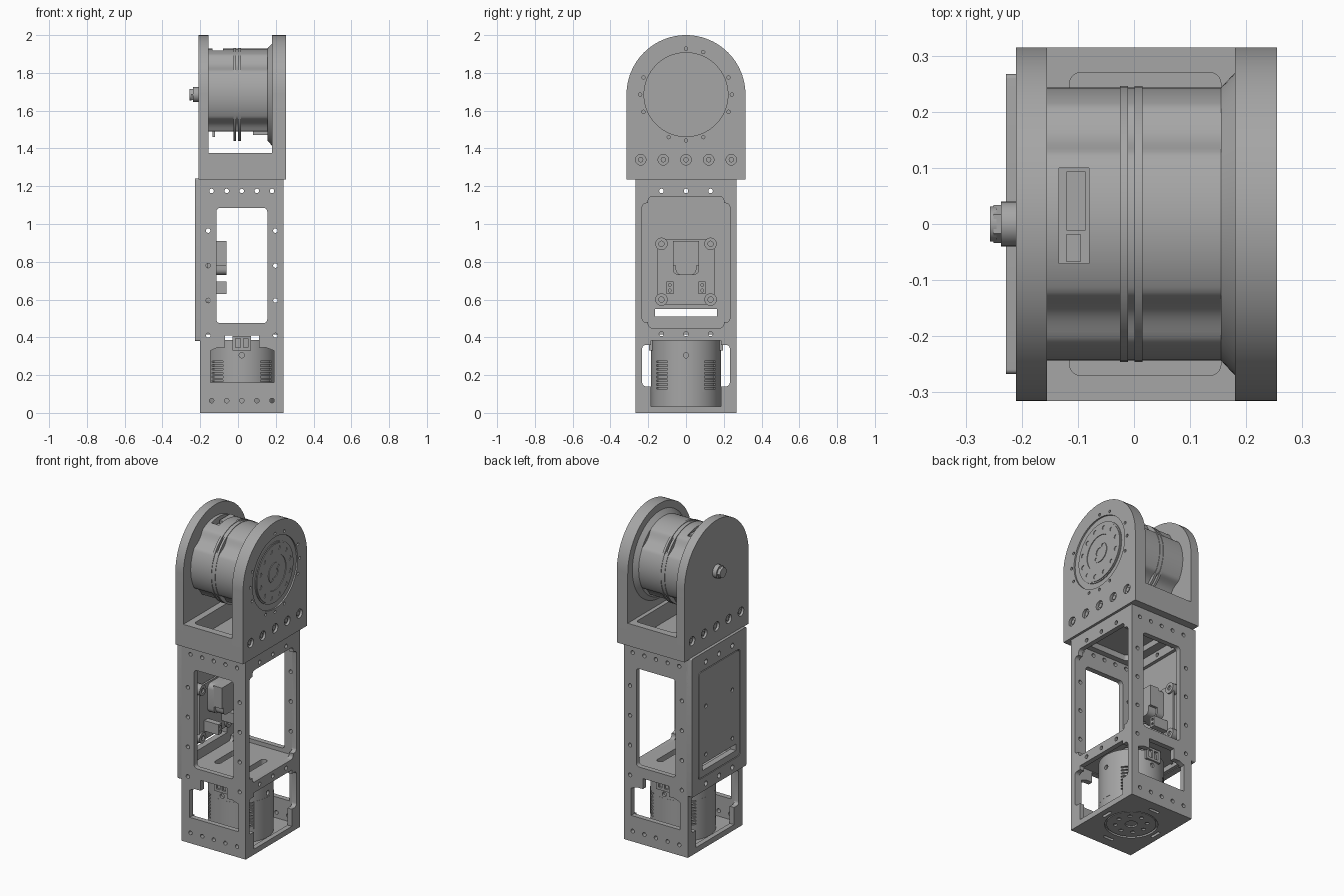
import bpy, bmesh, math

cube = bpy.data.objects.get("Cube")
if cube:
    bpy.data.objects.remove(cube, do_unlink=True)

metal = bpy.data.materials.new("plain grey metal")
metal.use_nodes = True
GREY = (0.38, 0.38, 0.38, 1)
metal.diffuse_color = GREY
metal.node_tree.nodes["Principled BSDF"].inputs["Base Color"].default_value = GREY


# 2D outlines
def rect(u0, u1, v0, v1):
    return [(u0, v0), (u1, v0), (u1, v1), (u0, v1)]


def round_rect(u0, u1, v0, v1, r=0.02, steps=5):
    pts = []
    corners = [(u1 - r, v1 - r), (u0 + r, v1 - r), (u0 + r, v0 + r), (u1 - r, v0 + r)]
    for q, (cu, cv) in enumerate(corners):
        for i in range(steps + 1):
            a = math.pi / 2 * (q + i / steps)
            pts.append((cu + r * math.cos(a), cv + r * math.sin(a)))
    return pts


def circle(u, v, r, n=20):
    return [(u + r * math.cos(math.tau * i / n), v + r * math.sin(math.tau * i / n)) for i in range(n)]


# Extrude an outline along an axis; taper gives a different end scale about a centre
def add_prism(bm, axis, pts, a, b, taper=1, centre=(0, 0)):
    def place(u, v, t):
        return {"x": (t, u, v), "y": (u, t, v), "z": (u, v, t)}[axis]
    ends = [[bm.verts.new(place(u, v, a)) for u, v in pts],
            [bm.verts.new(place(centre[0] + (u - centre[0]) * taper,
                                centre[1] + (v - centre[1]) * taper, b)) for u, v in pts]]
    n = len(pts)
    faces = [bm.faces.new(ends[0]), bm.faces.new(ends[1])]
    for i in range(n):
        j = (i + 1) % n
        faces.append(bm.faces.new((ends[0][i], ends[0][j], ends[1][j], ends[1][i])))
    bmesh.ops.recalc_face_normals(bm, faces=faces)


def mesh_object(name, prisms):
    bm = bmesh.new()
    for p in prisms:
        add_prism(bm, *p)
    me = bpy.data.meshes.new(name)
    bm.to_mesh(me)
    bm.free()
    ob = bpy.data.objects.new(name, me)
    bpy.context.scene.collection.objects.link(ob)
    return ob


def part(name, solids, cuts=()):
    ob = mesh_object(name, solids)
    if cuts:
        cutter = mesh_object(name + "_cutter", cuts)
        cutter.hide_render = True
        mod = ob.modifiers.new("cut", "BOOLEAN")
        mod.operation, mod.solver, mod.object = "DIFFERENCE", "EXACT", cutter
        mod.use_self = True
        bpy.context.view_layer.update()
        ev = ob.evaluated_get(bpy.context.evaluated_depsgraph_get())
        me = bpy.data.meshes.new_from_object(ev)
        ob.modifiers.clear()
        ob.data = me
        bpy.data.objects.remove(cutter, do_unlink=True)
    ob.data.materials.clear()
    ob.data.materials.append(metal)
    # smooth curved walls, keep edges sharp
    bm = bmesh.new()
    bm.from_mesh(ob.data)
    for f in bm.faces:
        f.smooth = True
    for e in bm.edges:
        e.smooth = len(e.link_faces) == 2 and e.calc_face_angle(3) < 0.5
    bm.to_mesh(ob.data)
    bm.free()
    return ob


HOLE = 0.012
ROW = [-0.14, -0.06, 0.02, 0.10, 0.18]
THREE = [-0.13, 0, 0.13]

# Lower frame: hollow box with windows on all four sides
motor_window = [(-0.145, 0.16), (0.19, 0.16), (0.19, 0.33), (0.15, 0.345), (0.11, 0.345), (0.11, 0.41),
                (-0.07, 0.41), (-0.07, 0.345), (-0.11, 0.345), (-0.145, 0.33)]
cuts = [("z", rect(-0.17, 0.21, -0.235, 0.235), 0.03, 1.2),
        ("z", round_rect(-0.115, 0.155, -0.2, 0.2), 1.1, 1.3),
        ("x", round_rect(-0.2, 0.2, 0.45, 1.145), -0.3, 0.3),
        ("x", round_rect(-0.232, 0.232, 0.48, 1.11), -0.3, 0.3),
        ("x", rect(-0.186, 0.186, 0.034, 0.384), -0.3, 0.3),
        ("x", round_rect(-0.232, 0.232, 0.14, 0.36), -0.3, 0.3)]
cuts += [("x", circle(y, z, HOLE), -0.3, 0.3) for y in THREE for z in (0.418, 1.175)]
for s in (-1, 1):
    a, b = s * 0.3, s * 0.22
    cuts += [("y", round_rect(-0.115, 0.155, 0.475, 1.085), a, b), ("y", motor_window, a, b)]
    cuts += [("y", circle(x, z, HOLE), a, b) for x in ROW for z in (0.065, 1.175)]
    cuts += [("y", circle(x, z, HOLE), a, b) for x in (-0.158, 0.198) for z in (0.41, 0.595, 0.78, 0.965)]
# round bearing groove and slots underneath
cuts += [("z", circle(0.02, 0, 0.15, 48), -0.05, 0.012)]
cuts += [("z", round_rect(0.02 + sx - 0.035, 0.02 + sx + 0.035, sy - 0.009, sy + 0.009, 0.008), -0.05, 0.05)
         for sx, sy in ((0, 0.2), (0, -0.2))]
cuts += [("z", round_rect(x - 0.009, x + 0.009, -0.035, 0.035, 0.008), -0.05, 0.05) for x in (-0.158, 0.198)]
part("lower_frame", [("z", rect(-0.2, 0.24, -0.267, 0.267), 0, 1.24)], cuts)

# Output disc under the base
bolts = [("z", circle(0.02 + 0.09 * math.cos(k * math.tau / 8), 0.09 * math.sin(k * math.tau / 8), 0.012, 12),
          -0.05, 0.02) for k in range(8)]
part("base_disc", [("z", circle(0.02, 0, 0.14, 48), 0.003, 0.031)],
     bolts + [("z", circle(0.02, 0, 0.035), -0.05, 0.02)])

# Shelf between motor and electronics
part("shelf", [("z", rect(-0.18, 0.22, -0.24, 0.24), 0.415, 0.45)],
     [("z", round_rect(0.1, 0.14, -0.1, 0.1), 0.3, 0.6), ("z", round_rect(-0.1, -0.06, -0.1, 0.1), 0.3, 0.6)])

# Side cover panel with a fitted lid
part("side_panel", [("x", round_rect(-0.267, 0.267, 0.38, 1.24, 0.008), -0.228, -0.19)],
     [("x", round_rect(-0.205, 0.205, 0.465, 1.13), -0.3, -0.218),
      ("x", rect(-0.165, 0.165, 0.51, 0.55), -0.3, 0)]
     + [("x", circle(y, z, 0.015), -0.3, 0) for y in THREE for z in (0.418, 1.175)])
part("panel_lid", [("x", round_rect(-0.2, 0.2, 0.47, 1.125), -0.228, -0.217)],
     [("x", circle(y, z, HOLE), -0.3, -0.2) for y in (-0.13, 0.13) for z in (0.6, 0.9)]
     + [("x", rect(-0.165, 0.165, 0.51, 0.55), -0.3, 0)])

# Control board with connectors
corners = [(y, z) for y in (-0.13, 0.13) for z in (0.6, 0.895)]
part("control_board", [("x", round_rect(-0.152, 0.152, 0.575, 0.92), -0.172, -0.16)])
for y, z in corners:
    part("board_standoff", [("x", circle(y, z, 0.033), -0.195, -0.15)], [("x", circle(y, z, 0.014), -0.17, 0)])
part("board_connector", [("x", round_rect(-0.07, 0.07, 0.73, 0.91, 0.03), -0.165, -0.115),
                         ("x", rect(-0.07, 0.07, 0.78, 0.91), -0.12, -0.062),
                         ("x", round_rect(-0.055, 0.055, 0.73, 0.82, 0.03), -0.12, -0.062)])
for s in (-1, 1):
    part("small_connector", [("x", rect(s * 0.085 - 0.018, s * 0.085 + 0.018, 0.63, 0.695), -0.165, -0.062)],
         [("x", circle(s * 0.085, z, 0.008, 10), -0.09, 0) for z in (0.648, 0.677)])

# Lower motor: stacked discs form the ribs, smooth pads face the four sides
MX = 0.02
ribs = [("z", circle(MX, 0, 0.175, 64), 0.11, 0.28)]
ribs += [("z", circle(MX, 0, 0.185, 64), 0.115 + 0.02 * k, 0.126 + 0.02 * k) for k in range(8)]
part("motor_ribs", ribs)
part("motor_top", [("z", circle(MX, 0, 0.185, 64), 0.275, 0.385)],
     [("y", circle(MX, 0.305, 0.014), -0.3, -0.17), ("y", circle(MX, 0.305, 0.014), 0.17, 0.3),
      ("x", circle(0, 0.305, 0.014), 0.19, 0.3)])
part("motor_base", [("z", circle(MX, 0, 0.185, 64), 0.028, 0.116)])
for q in range(4):
    arc = [math.pi / 2 * q + math.radians(4 * k) for k in range(-8, 9)]
    pts = [(MX + r * math.cos(a), r * math.sin(a)) for r, seq in ((0.1855, arc), (0.165, arc[::-1])) for a in seq]
    part("motor_pad", [("z", pts, 0.11, 0.28)])
for s in (-1, 1):
    part("motor_plug", [("y", rect(-0.03, 0.07, 0.33, 0.408), s * 0.11, s * 0.195)],
         [("y", rect(x - 0.012, x + 0.012, 0.345, 0.395), s * 0.18, s * 0.25) for x in (0, 0.04)])

# Upper fork: base block and two round-topped side plates
CZ, R = 1.685, 0.315
part("fork_base", [("z", rect(-0.156, 0.181, -R, R), 1.246, 1.375)],
     [("z", round_rect(-0.115, 0.155, -0.27, 0.27), 1.268, 1.5)])
part("fork_seat", [("z", rect(-0.21, 0.255, -R, R), 1.236, 1.25)])
outline = [(-R, 1.246), (R, 1.246)] + [(R * math.cos(math.pi * i / 48), CZ + R * math.sin(math.pi * i / 48))
                                       for i in range(49)]
BOLT_Y = [-0.24, -0.12, 0, 0.12, 0.24]


def around(r, angles, size, a, b):
    return [("x", circle(r * math.cos(math.radians(d)), CZ + r * math.sin(math.radians(d)), size, 12), a, b)
            for d in angles]


rim = [0, 22, 68, 90, 158, 180, 202, 248, 270, 292, 338]
part("left_fork_plate", [("x", outline, 0.18, 0.255)],
     [("x", circle(0, CZ, 0.222, 64), 0.246, 0.3)] + around(0.243, rim, 0.009, 0.235, 0.3)
     + [("x", circle(y, 1.34, 0.028), 0.24, 0.3) for y in BOLT_Y])
part("right_fork_plate", [("x", outline, -0.21, -0.155)],
     [("x", circle(y, 1.34, 0.028), -0.3, -0.195) for y in BOLT_Y])
for y in BOLT_Y:
    for a, b in ((0.235, 0.248), (-0.203, -0.19)):
        part("fork_bolt", [("x", circle(y, 1.34, 0.014), a, b)])

# Output disc set into the left plate
part("output_ring", [("x", circle(0, CZ, 0.186, 64), 0.24, 0.251)])
part("output_disc", [("x", circle(0, CZ, 0.178, 64), 0.24, 0.255)],
     around(0.148, range(15, 375, 30), 0.013, 0.245, 0.3) + [("x", circle(0, CZ, 0.108, 48), 0.249, 0.3)])
part("output_hub", [("x", circle(0, CZ, 0.062, 40), 0.24, 0.255)],
     [("x", circle(0, CZ, 0.028), 0.235, 0.3)] + around(0.045, (50, 230), 0.01, 0.245, 0.3))
part("output_pin", [("x", circle(0, CZ, 0.014), 0.22, 0.25)])

# Knob on the right plate
part("knob", [("x", circle(0, CZ, 0.04, 32), -0.237, -0.205), ("x", circle(0, CZ, 0.034, 6), -0.25, -0.23),
              ("x", circle(0, CZ, 0.031, 32), -0.257, -0.245)])

# Drum: round body with shallow diagonal scallops and a flat underside
body = []
for i in range(144):
    a = math.tau * i / 144
    off = abs((math.degrees(a) % 90) - 45)
    r = 0.243 - (0.02 * math.cos(math.pi * off / 28) if off < 14 else 0)
    body.append((r * math.cos(a), CZ + max(r * math.sin(a), -0.195)))
part("drum_body", [("x", body, -0.157, 0.178)],
     [("x", rect(-0.07, 0.1, 1.8, 2), -0.134, -0.08)])
part("drum_plug", [("x", rect(-0.012, 0.094, 1.79, 1.915), -0.12, -0.086),
                   ("x", rect(-0.068, -0.018, 1.79, 1.9), -0.12, -0.095)])
for x in (-0.025, 0.001):
    part("drum_ring", [("x", circle(0, CZ, 0.246, 96), x, x + 0.014)])
part("drum_collar", [("x", circle(0, CZ, 0.243, 96), 0.155, 0.182, 1.12, (0, CZ))])
part("drum_tabs", [("x", rect(-0.03, 0.03, 1.46, 1.5), -0.135, -0.122),
                   ("x", rect(-0.06, 0.06, 1.47, 1.5), 0.08, 0.155)])
